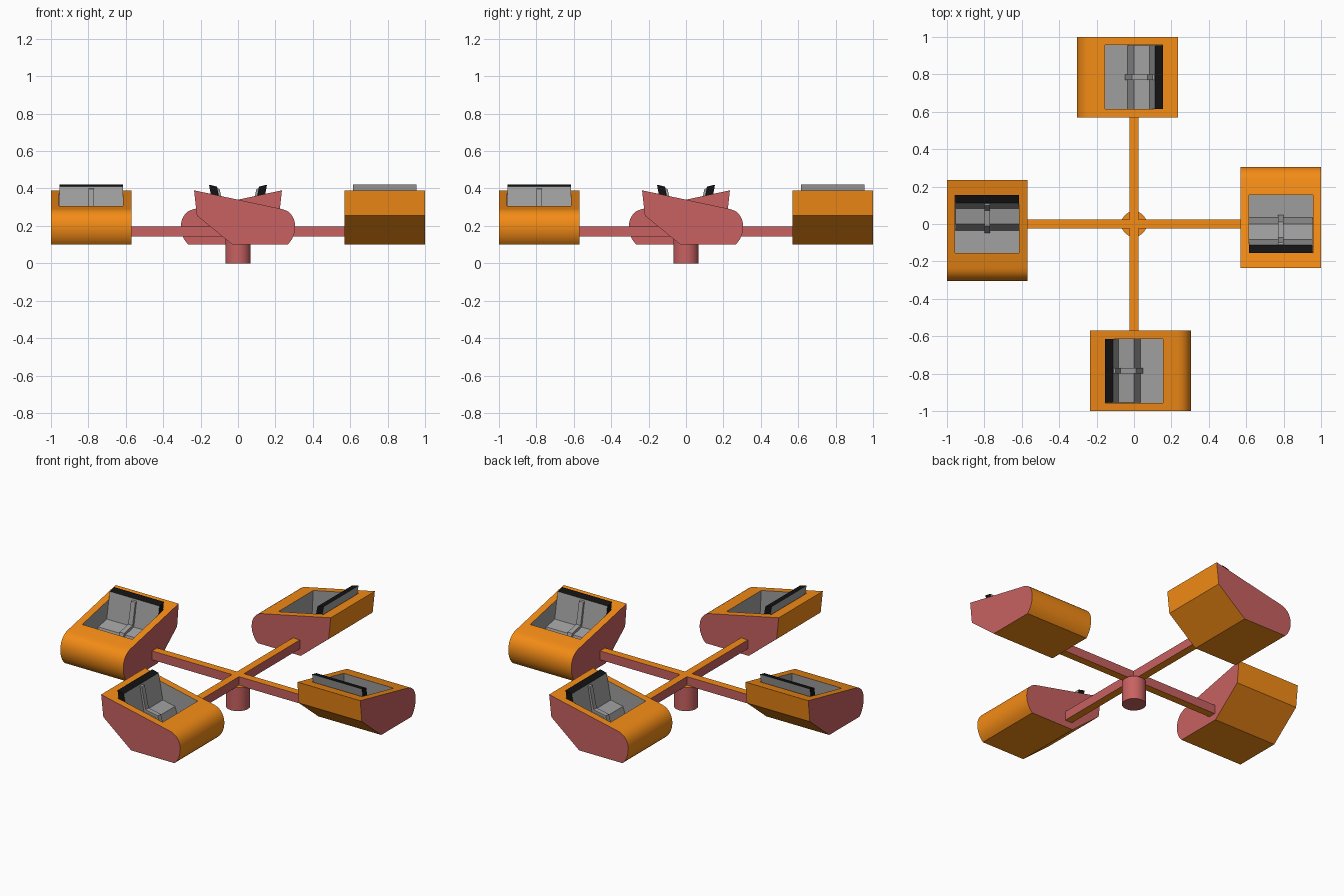
import bpy, bmesh, math
from mathutils import Vector
from mathutils.geometry import interpolate_bezier

if "Cube" in bpy.data.objects:
    bpy.data.objects.remove(bpy.data.objects["Cube"])


def material(name, rgb):
    m = bpy.data.materials.new(name)
    m.diffuse_color = (*rgb, 1)
    m.use_nodes = True
    m.node_tree.nodes["Principled BSDF"].inputs["Base Color"].default_value = m.diffuse_color
    return m


ORANGE = material("orange_paint", (0.9, 0.26, 0.008))
PINK = material("pink_paint", (0.58, 0.12, 0.12))
GREY = material("grey_plastic", (0.35, 0.35, 0.35))
BLACK = material("black_trim", (0.006, 0.006, 0.006))


def finish(bm, name, mats, angle=None):
    bmesh.ops.recalc_face_normals(bm, faces=bm.faces)
    me = bpy.data.meshes.new(name)
    bm.to_mesh(me)
    bm.free()
    for m in mats:
        me.materials.append(m)
    ob = bpy.data.objects.new(name, me)
    bpy.context.collection.objects.link(ob)
    if angle:
        bpy.ops.object.select_all(action='DESELECT')
        ob.select_set(True)
        bpy.context.view_layer.objects.active = ob
        bpy.ops.object.shade_smooth_by_angle(angle=math.radians(angle))
    return ob


def band(bm, pts, place, lo, hi, mats, cap_mat=None, open_edge=False):
    """Extrude a profile from lo to hi; optionally cap it or leave the last edge open."""
    a = [bm.verts.new(place(p, lo)) for p in pts]
    b = [bm.verts.new(place(p, hi)) for p in pts]
    n = len(pts)
    for i in range(n - 1 if open_edge else n):
        j = (i + 1) % n
        bm.faces.new((a[i], a[j], b[j], b[i])).material_index = mats[i % len(mats)]
    if cap_mat is not None:
        for loop in (a, b):
            bm.faces.new(loop).material_index = cap_mat
    return a, b


def side(p, d):      # profile in x-z, extruded along y
    return (p[0], d, p[1])


def flat(p, d):      # profile in x-y, extruded along z
    return (p[0], p[1], d)


MID = -0.785         # centre line of the front car

# Car body: wedge tail, rounded nose, with a sunken cockpit in the sloping top
nose = interpolate_bezier(Vector((0.265, 0.10)), Vector((0.325, 0.155)),
                          Vector((0.322, 0.272)), Vector((0.235, 0.29)), 14)
body = [(-0.235, 0.39), (-0.22, 0.255), (-0.03, 0.10)] + [tuple(p[:2]) for p in nose]
pocket = [(-0.155, 0.373), (-0.12, 0.215), (0.0, 0.115), (0.165, 0.12), (0.155, 0.307)]
bm = bmesh.new()
oa, ob_ = band(bm, body, side, -1.0, -0.57, [0], 1, True)
ia, ib = band(bm, pocket, side, MID - 0.171, MID + 0.171, [2], 2, True)
outer = (oa[0], oa[-1], ob_[-1], ob_[0])
inner = (ia[0], ia[-1], ib[-1], ib[0])
for i in range(4):
    j = (i + 1) % 4
    bm.faces.new((outer[i], outer[j], inner[j], inner[i])).material_index = 0
car_body = finish(bm, "car_body", [ORANGE, PINK, GREY], 25)

# Seat: tilted backrest with black top and sides, cushion and front
seat = [(-0.155, 0.42), (-0.112, 0.41), (-0.083, 0.25), (0.0, 0.233),
        (0.035, 0.121), (0.0, 0.118), (-0.118, 0.218)]
bm = bmesh.new()
band(bm, seat, side, MID - 0.17, MID + 0.17, [1, 0, 0, 0, 0, 0, 0], 1)
car_seat = finish(bm, "car_seat", [GREY, BLACK])

# Raised strip dividing the seat into two places
strip = [(-0.112, 0.40), (-0.098, 0.397), (-0.071, 0.264), (0.012, 0.247),
         (0.048, 0.122), (0.03, 0.122), (-0.004, 0.23), (-0.086, 0.247)]
bm = bmesh.new()
band(bm, strip, side, MID - 0.015, MID + 0.015, [0], 0)
seat_divider = finish(bm, "seat_divider", [GREY])

# Repeat the car at the other three arms
for part in (car_body, car_seat, seat_divider):
    for k in (1, 2, 3):
        c = part.copy()
        c.name = f"{part.name}_{k + 1}"
        c.rotation_euler.z = k * math.pi / 2
        bpy.context.collection.objects.link(c)

# Cross arms: one plus-shaped slab
w, r = 0.024, 0.575
cross = []
for k in range(4):
    c, s = round(math.cos(k * math.pi / 2)), round(math.sin(k * math.pi / 2))
    cross += [(x * c - y * s, x * s + y * c) for x, y in ((r, -w), (r, w), (w, w))]
bm = bmesh.new()
band(bm, cross, flat, 0.142, 0.197, [1], 0)
finish(bm, "cross_arms", [ORANGE, PINK])

# Central post
circle = [(0.068 * math.cos(t * math.pi / 16), 0.068 * math.sin(t * math.pi / 16))
          for t in range(32)]
bm = bmesh.new()
band(bm, circle, flat, 0.0, 0.145, [1], 0)
post = finish(bm, "centre_post", [ORANGE, PINK], 30)
for f in post.data.polygons:
    if f.normal.z < -0.5:
        f.material_index = 1
